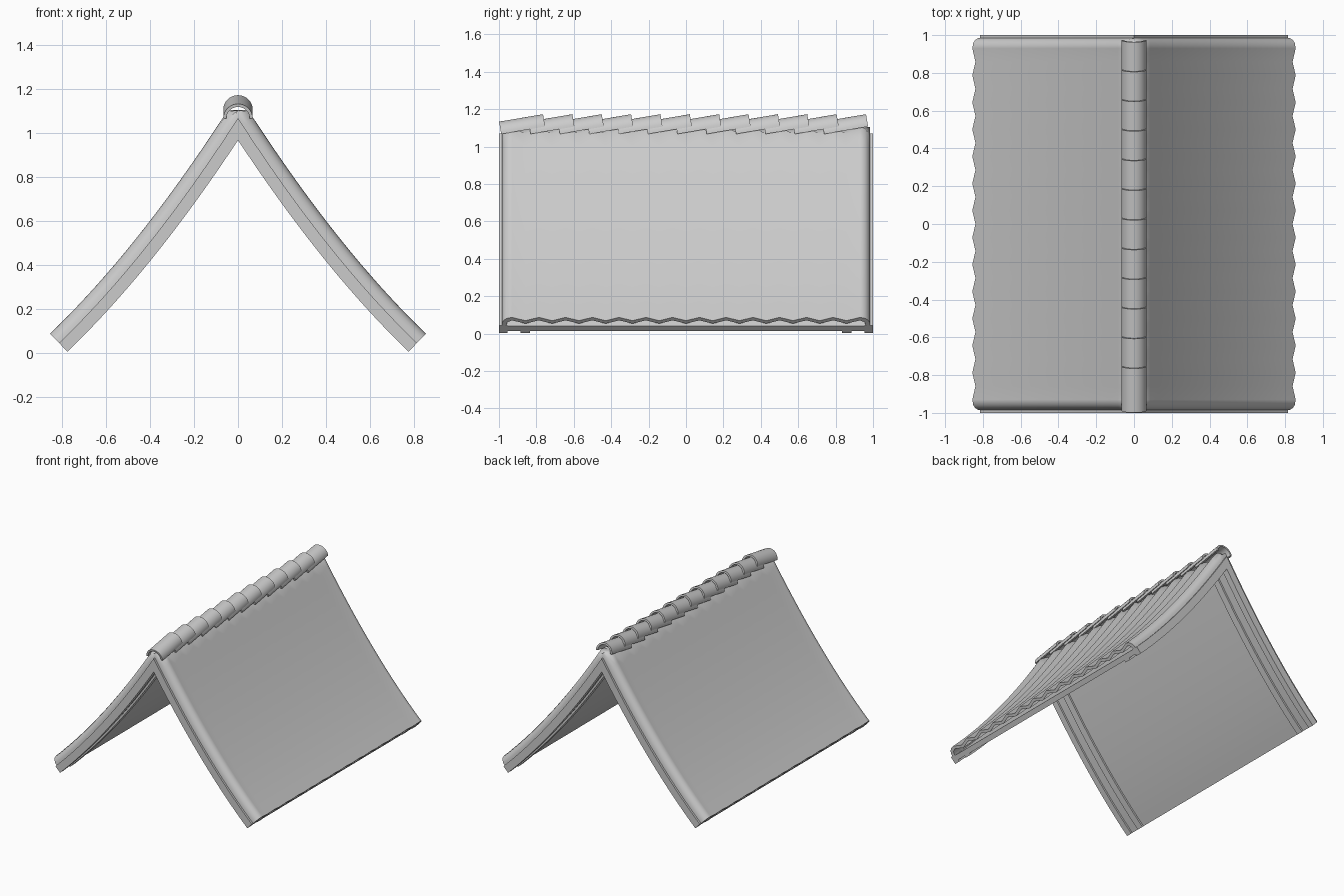
import bpy, bmesh, math

if "Cube" in bpy.data.objects:
    bpy.data.objects.remove(bpy.data.objects["Cube"])


def finish(name, bm, angle):
    bmesh.ops.recalc_face_normals(bm, faces=bm.faces)
    me = bpy.data.meshes.new(name)
    bm.to_mesh(me)
    bm.free()
    ob = bpy.data.objects.new(name, me)
    bpy.context.collection.objects.link(ob)
    bpy.ops.object.select_all(action='DESELECT')
    ob.select_set(True)
    bpy.context.view_layer.objects.active = ob
    bpy.ops.object.shade_smooth_by_angle(angle=math.radians(angle))
    return ob


A, B, END = 1.519, 0.359, 0.777   # sagging slope z = 0.968 - A t + B t^2


def slope_point(t, d):
    """Point on the slope curve, offset by d along its normal."""
    g = A - 2 * B * t
    k = math.hypot(1, g)
    return t + d * g / k, 0.968 - A * t + B * t * t + d / k


def sweep(name, section, angle=60, steps=20, zmax=9):
    """Sweep a closed (y, d) section over both slopes, mitred at the ridge."""
    bm = bmesh.new()
    rings = []
    for i in range(-steps, steps + 1):
        ring = []
        for y, d in section:
            t0 = 0
            for _ in range(12):          # start where the offset meets x = 0
                t0 -= slope_point(t0, d)[0]
            x, z = slope_point(t0 + (END - t0) * abs(i) / steps, d)
            ring.append(bm.verts.new((math.copysign(x, i) if i else 0, y, min(z, zmax))))
        rings.append(ring)
    n = len(section)
    for a, b in zip(rings, rings[1:]):
        for j in range(n):
            k = (j + 1) % n
            bm.faces.new((a[j], a[k], b[k], b[j]))
    bm.faces.new(rings[0])
    bm.faces.new(rings[-1])
    return finish(name, bm, angle)


def box(y0, y1, d0, d1):
    return [(y0, d0), (y1, d0), (y1, d1), (y0, d1)]


# Gable boards and inner rafters at both ends
for label, s in (("front", -1), ("back", 1)):
    sweep(label + "_gable_board", box(s * 0.955, s * 1.0, 0, 0.055))
    sweep(label + "_rafter", box(s * 0.835, s * 0.885, 0, 0.03))

# Flat sheathing under the tiles
sweep("sheathing", box(-0.985, 0.985, 0.014, 0.052))

# Corrugated roof skin with rolled-down ends
pitch = 1.86 / 13
wave = [(-0.93 + pitch * i / 2, 0.114 if i % 2 == 0 else 0.09) for i in range(27)]
roll = [(0.958, 0.107), (0.974, 0.092), (0.983, 0.074), (0.985, 0.053)]
top = [(-y, d) for y, d in reversed(roll)] + wave + roll
under = [(y, d - 0.022) for y, d in reversed(wave)]
inner = [(0.962, 0.053), (0.955, 0.078)]
section = top + inner + under + [(-y, d) for y, d in reversed(inner)]
sweep("corrugated_roof", section, zmax=1.105)

# Overlapping half-round ridge tiles
SEG = 16
tilt = math.atan2(0.04, 0.235)
for i in range(12):
    bm = bmesh.new()
    arc = [(r * math.cos(a), r * math.sin(a))
           for r, order in ((0.067, 1), (0.053, -1))
           for a in [math.pi * j / SEG for j in range(SEG + 1)][::order]]
    rings = []
    for v in (0, 0.238):
        rings.append([bm.verts.new((x,
                                    -0.988 + 0.157 * i + v * math.cos(tilt) - h * math.sin(tilt),
                                    1.067 + v * math.sin(tilt) + h * math.cos(tilt)))
                      for x, h in arc])
    n = len(arc)
    for j in range(n):
        k = (j + 1) % n
        bm.faces.new((rings[0][j], rings[0][k], rings[1][k], rings[1][j]))
    for ring in rings:                    # end caps
        for j in range(SEG):
            bm.faces.new((ring[j], ring[j + 1], ring[n - 2 - j], ring[n - 1 - j]))
    finish("ridge_tile_%02d" % (i + 1), bm, 40)
